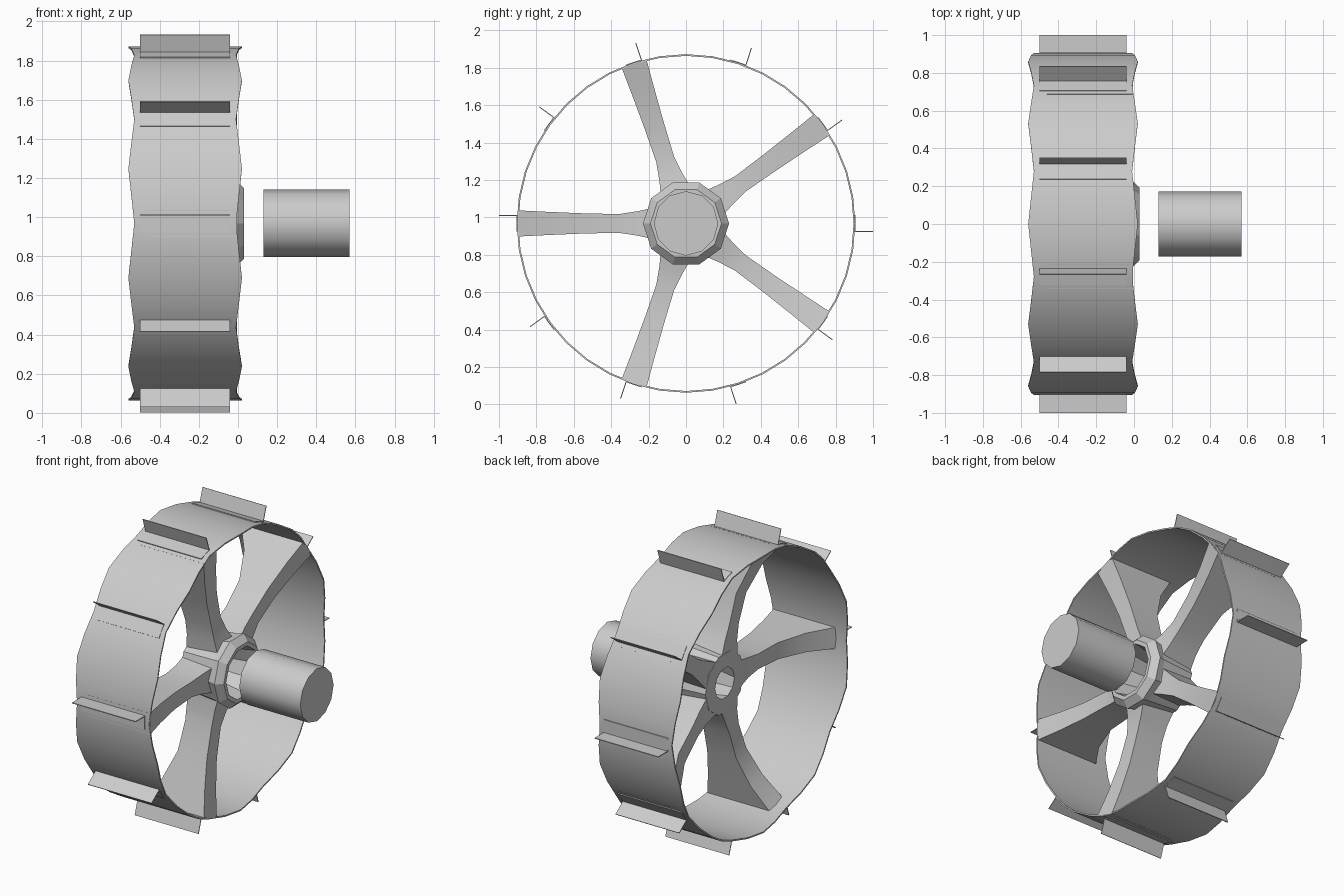
import bpy, bmesh, math
from mathutils import Matrix, Vector

cube = bpy.data.objects.get("Cube")
if cube:
    bpy.data.objects.remove(cube, do_unlink=True)

AXLE_Z = 0.968
SPOKES = 5
PADDLES = 10

grey = bpy.data.materials.new("light_grey")
grey.use_nodes = True
grey.diffuse_color = (0.6, 0.6, 0.6, 1)
grey.node_tree.nodes["Principled BSDF"].inputs["Base Color"].default_value = (0.6, 0.6, 0.6, 1)


def finish(name, bm, smooth=None):
    bmesh.ops.recalc_face_normals(bm, faces=bm.faces)
    mesh = bpy.data.meshes.new(name)
    bm.to_mesh(mesh)
    bm.free()
    mesh.materials.append(grey)
    obj = bpy.data.objects.new(name, mesh)
    bpy.context.collection.objects.link(obj)
    if smooth:
        bpy.ops.object.select_all(action="DESELECT")
        obj.select_set(True)
        bpy.context.view_layer.objects.active = obj
        bpy.ops.object.shade_smooth_by_angle(angle=math.radians(smooth))
    return obj


def loft(bm, rings, closed=False):
    """Bridge rings of points; cap both ends, or join last to first."""
    rows = [[bm.verts.new(p) for p in ring] for ring in rings]
    pairs = list(zip(rows, rows[1:]))
    if closed:
        pairs.append((rows[-1], rows[0]))
    else:
        bm.faces.new(rows[0])
        bm.faces.new(rows[-1])
    for a, b in pairs:
        for i in range(len(a)):
            j = (i + 1) % len(a)
            bm.faces.new((a[i], a[j], b[j], b[i]))


def around_axle(x, radius, sides, wave=0.0):
    """Ring about the axle, its edge rippling sideways by wave."""
    ring = []
    for i in range(sides):
        a = math.tau * i / sides
        ripple = wave * math.cos(PADDLES * (a - math.pi / PADDLES))
        ring.append((x + ripple, radius * math.cos(a), AXLE_Z + radius * math.sin(a)))
    return ring


def place(bm, degrees):
    """Local (x, radial, tangent) becomes a position round the axle."""
    turn = Matrix.Translation((0, 0, AXLE_Z)) @ Matrix.Rotation(math.radians(degrees), 4, "X")
    bmesh.ops.transform(bm, matrix=turn, verts=bm.verts)


# Thin rim band with rippled edges
bm = bmesh.new()
loft(bm, [around_axle(-0.545, 0.905, 40, -0.015), around_axle(0.005, 0.905, 40, 0.015),
          around_axle(0.005, 0.896, 40, 0.015), around_axle(-0.545, 0.896, 40, -0.015)], closed=True)
finish("rim", bm, 30)

# Hollow hub, chamfered on the outer side
bm = bmesh.new()
hub_profile = [(-0.28, 0.20), (-0.05, 0.22), (-0.01, 0.23), (0.03, 0.19), (0.03, 0.165), (-0.28, 0.10)]
loft(bm, [around_axle(x, r, 10) for x, r in hub_profile], closed=True)
finish("hub", bm)

# Separate axle stub
bm = bmesh.new()
loft(bm, [around_axle(0.13, 0.172, 12), around_axle(0.57, 0.172, 12)])
finish("axle", bm, 40)

# Spokes flaring toward the rim: radius, half width, inner x, outer x
spoke_sections = [(0.17, 0.085, -0.28, -0.05), (0.26, 0.065, -0.27, -0.07), (0.36, 0.05, -0.27, -0.08),
                  (0.55, 0.054, -0.28, -0.07), (0.74, 0.062, -0.35, -0.04), (0.9, 0.07, -0.46, -0.005)]
for n in range(SPOKES):
    bm = bmesh.new()
    loft(bm, [[(x0, r, -w), (x1, r, -w), (x1, r, w), (x0, r, w)] for r, w, x0, x1 in spoke_sections])
    place(bm, 36 + n * 360 / SPOKES)
    finish(f"spoke_{n + 1}", bm, 30)

# Angle-section paddles: a foot on the rim and an upright blade
for n in range(PADDLES):
    bm = bmesh.new()
    for radial, tangent, size in ((0.95, -0.043, (0.46, 0.10, 0.005)), (0.904, 0.0, (0.46, 0.006, 0.088))):
        at = Matrix.Translation((-0.27, radial, tangent)) @ Matrix.Diagonal(Vector((*size, 1)))
        bmesh.ops.create_cube(bm, size=1, matrix=at)
    place(bm, n * 360 / PADDLES)
    finish(f"paddle_{n + 1}", bm)
